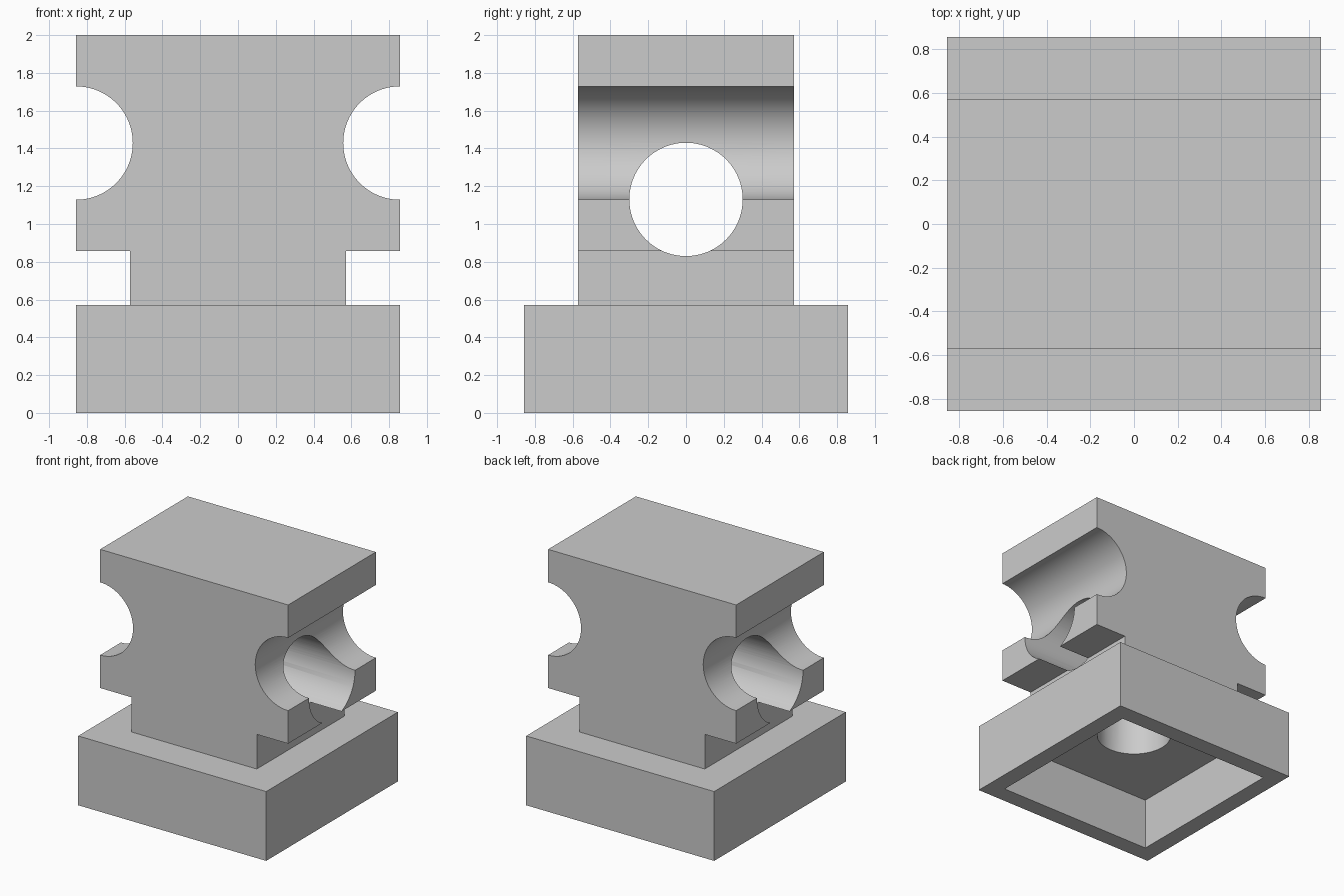
import bpy, bmesh, math
from mathutils import Matrix

cube = bpy.data.objects.get("Cube")
if cube:
    bpy.data.objects.remove(cube, do_unlink=True)

U = 2 / 7            # design module
R = 0.3              # radius of grooves and cross bore
SEG = 96

grey = bpy.data.materials.new("light grey")
grey.use_nodes = True
grey.diffuse_color = (0.6, 0.6, 0.6, 1)
grey.node_tree.nodes["Principled BSDF"].inputs["Base Color"].default_value = grey.diffuse_color


def finish(name, bm):
    bmesh.ops.recalc_face_normals(bm, faces=bm.faces)
    mesh = bpy.data.meshes.new(name)
    bm.to_mesh(mesh)
    bm.free()
    mesh.materials.append(grey)
    obj = bpy.data.objects.new(name, mesh)
    bpy.context.collection.objects.link(obj)
    return obj


def box(name, width, depth, z0, z1):
    bm = bmesh.new()
    move = Matrix.Translation((0, 0, (z0 + z1) / 2))
    bmesh.ops.create_cube(bm, size=1, matrix=move @ Matrix.Diagonal((width, depth, z1 - z0, 1)))
    return finish(name, bm)


def cylinder(name, radius, length, centre, axis=None):
    bm = bmesh.new()
    turn = Matrix.Rotation(math.pi / 2, 4, axis) if axis else Matrix()
    bmesh.ops.create_cone(bm, cap_ends=True, segments=SEG, radius1=radius, radius2=radius,
                          depth=length, matrix=Matrix.Translation(centre) @ turn)
    return finish(name, bm)


def combine(target, tool, operation):
    mod = target.modifiers.new(tool.name, "BOOLEAN")
    mod.object, mod.operation, mod.solver = tool, operation, "EXACT"
    bpy.context.view_layer.update()
    result = bpy.data.meshes.new_from_object(
        target.evaluated_get(bpy.context.evaluated_depsgraph_get()))
    target.modifiers.clear()
    target.data = result
    bpy.data.objects.remove(tool, do_unlink=True)


# Upper block with side grooves and a narrower neck, extruded from its front profile
half = [(2 * U, 0.5), (2 * U, 3 * U), (3 * U, 3 * U)]
for i in range(SEG // 2 + 1):
    a = math.pi * i / (SEG // 2)
    half.append((3 * U - R * math.sin(a), 5 * U - R * math.cos(a)))
half.append((3 * U, 7 * U))
profile = half + [(-x, z) for x, z in reversed(half)]
bm = bmesh.new()
face = bm.faces.new([bm.verts.new((x, -2 * U, z)) for x, z in profile])
extruded = bmesh.ops.extrude_face_region(bm, geom=[face])["geom"]
bmesh.ops.translate(bm, vec=(0, 4 * U, 0),
                    verts=[v for v in extruded if isinstance(v, bmesh.types.BMVert)])
block = finish("grooved_block", bm)

# Square base joined to the block
combine(block, box("base", 6 * U, 6 * U, 0, 2 * U), "UNION")

# Hollow underside, upright socket and cross bore
combine(block, box("underside_cavity", 5 * U, 5 * U, -0.2, 1.5 * U), "DIFFERENCE")
combine(block, cylinder("cross_bore", R, 3, (0, 0, 1.13), "Y"), "DIFFERENCE")
combine(block, cylinder("socket", U, 0.83, (0, 0, 0.715)), "DIFFERENCE")

# Smooth bores, sharp edges
bpy.ops.object.select_all(action="DESELECT")
block.select_set(True)
bpy.context.view_layer.objects.active = block
bpy.ops.object.shade_smooth_by_angle(angle=math.radians(25))
